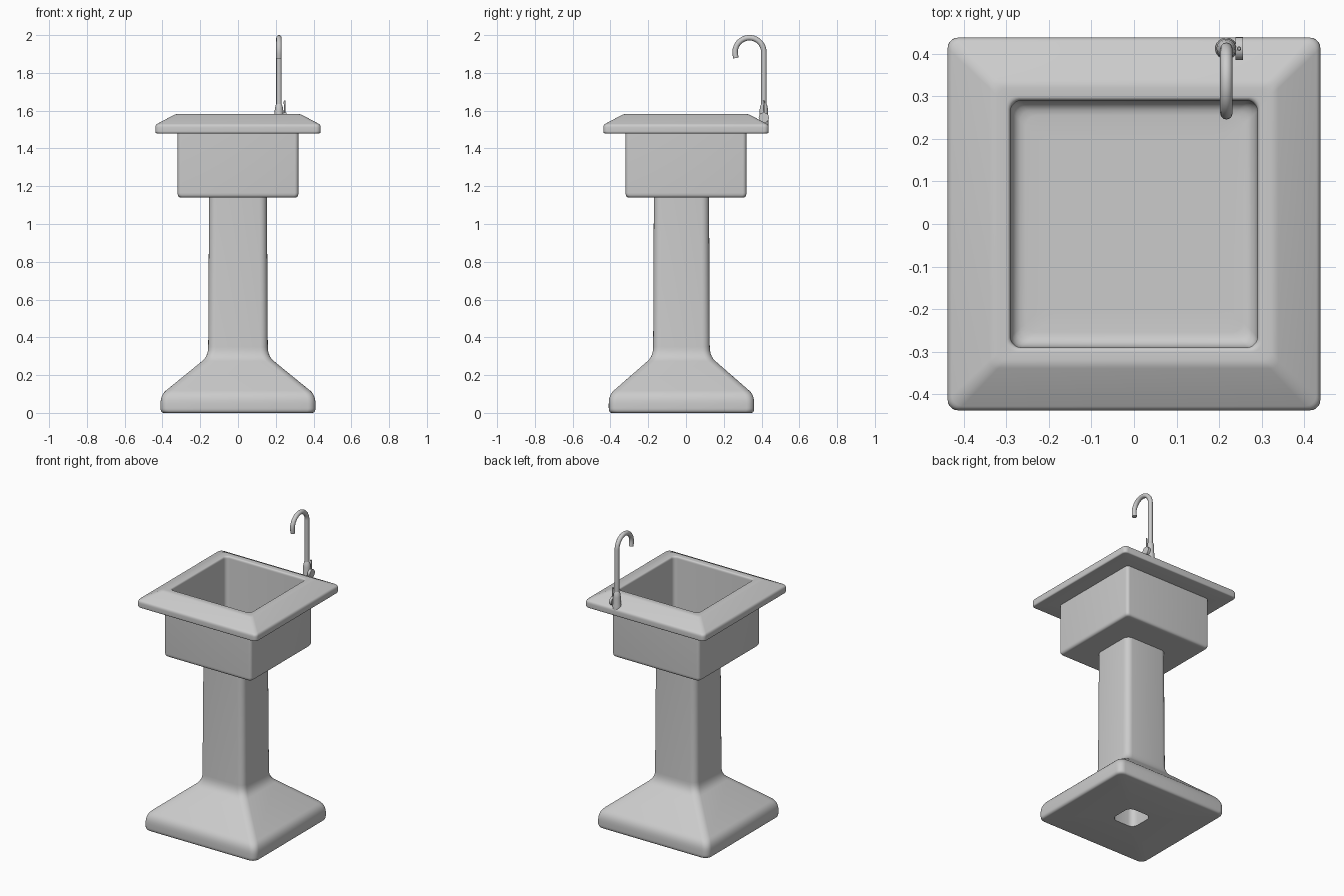
import bpy, bmesh, math
from mathutils import Vector, Matrix

cube = bpy.data.objects.get("Cube")
if cube:
    bpy.data.objects.remove(cube)


def material(name, value):
    m = bpy.data.materials.new(name)
    m.use_nodes = True
    colour = (value, value, value, 1)
    m.diffuse_color = colour
    m.node_tree.nodes["Principled BSDF"].inputs["Base Color"].default_value = colour
    return m


GREY = material("light grey", 0.6)


def finish(name, bm, angle=35):
    bmesh.ops.recalc_face_normals(bm, faces=bm.faces)
    me = bpy.data.meshes.new(name)
    bm.to_mesh(me)
    bm.free()
    me.materials.append(GREY)
    ob = bpy.data.objects.new(name, me)
    bpy.context.collection.objects.link(ob)
    bpy.ops.object.select_all(action='DESELECT')
    ob.select_set(True)
    bpy.context.view_layer.objects.active = ob
    bpy.ops.object.shade_smooth_by_angle(angle=math.radians(angle))
    return ob


def soften(points, steps=5):
    """Round each profile corner; a point is (half_x, half_y, z, plan_radius, fillet)."""
    out = []
    for i, p in enumerate(points):
        here, fillet = Vector(p[:4]), p[4]
        if fillet == 0:
            out.append(here)
            continue
        a, b = Vector(points[i - 1][:4]), Vector(points[i + 1][:4])
        start = here + (a - here).normalized() * fillet
        end = here + (b - here).normalized() * fillet
        for k in range(steps + 1):
            t = k / steps
            out.append(start * (1 - t) ** 2 + here * 2 * t * (1 - t) + end * t * t)
    return out


def loft(name, points, y=0.0, corner_steps=5):
    """Skin rounded rectangles along a softened profile and cap both ends."""
    bm = bmesh.new()
    rings = []
    for hx, hy, z, r in soften(points):
        ring = []
        for q, (sx, sy) in enumerate([(1, 1), (-1, 1), (-1, -1), (1, -1)]):
            for k in range(corner_steps + 1):
                a = math.pi / 2 * (q + k / corner_steps)
                ring.append(bm.verts.new((sx * (hx - r) + r * math.cos(a),
                                          y + sy * (hy - r) + r * math.sin(a), z)))
        rings.append(ring)
    for lo, hi in zip(rings, rings[1:]):
        for i in range(len(lo)):
            j = (i + 1) % len(lo)
            bm.faces.new((lo[i], lo[j], hi[j], hi[i]))
    bm.faces.new(rings[0])
    bm.faces.new(rings[-1])
    return finish(name, bm)


def square(h, z, r, fillet):
    return (h, h, z, r, fillet)


# Pedestal: hollow core, flared foot and column
loft("pedestal", [
    (0.085, 0.085, 1.1, 0.04, 0),
    (0.085, 0.085, 0.0, 0.04, 0),
    (0.41, 0.385, 0.0, 0.04, 0.025),
    (0.41, 0.385, 0.095, 0.04, 0.045),
    (0.158, 0.15, 0.30, 0.04, 0.05),
    (0.153, 0.146, 1.16, 0.04, 0),
], y=-0.024)

# Sink: outer box, sloping rim and inner basin
loft("sink_basin", [
    square(0.29, 1.14, 0.01, 0),
    square(0.32, 1.14, 0.02, 0.025),
    square(0.32, 1.48, 0.02, 0),
    square(0.438, 1.48, 0.025, 0.012),
    square(0.438, 1.525, 0.025, 0.015),
    square(0.33, 1.582, 0.02, 0.015),
    square(0.29, 1.582, 0.025, 0.015),
    square(0.29, 1.17, 0.025, 0.05),
    square(0.20, 1.17, 0.02, 0),
])

FX, FY = 0.217, 0.412


def turned(name, profile, matrix):
    """Spin (radius, height) pairs about the z axis, then place with a matrix."""
    bm = bmesh.new()
    verts = [bm.verts.new((r, 0, h)) for r, h in profile]
    edges = [bm.edges.new(p) for p in zip(verts, verts[1:])]
    bmesh.ops.spin(bm, geom=verts + edges, cent=(0, 0, 0), axis=(0, 0, 1),
                   angle=math.tau, steps=24)
    bmesh.ops.remove_doubles(bm, verts=bm.verts, dist=1e-5)
    bm.transform(matrix)
    return finish(name, bm)


# Faucet body
turned("faucet_body", [(0, 1.51), (0.026, 1.51), (0.026, 1.545), (0.023, 1.56),
                       (0.023, 1.60), (0.019, 1.625), (0.014, 1.635), (0, 1.635)],
       Matrix.Translation((FX, FY, 0)))

# Gooseneck spout
R, TOP = 0.076, 1.91
path = [Vector((FX, FY, 1.55))]
path += [Vector((FX, FY - R + R * math.cos(a), TOP + R * math.sin(a)))
         for a in (math.radians(190) * i / 24 for i in range(25))]
path.append(path[-1] + Vector((0, 0.003, -0.018)))
curve = bpy.data.curves.new("spout_path", 'CURVE')
curve.dimensions = '3D'
curve.bevel_depth = 0.0145
curve.bevel_resolution = 4
curve.use_fill_caps = True
spline = curve.splines.new('POLY')
spline.points.add(len(path) - 1)
for point, co in zip(spline.points, path):
    point.co = (*co, 1)
helper = bpy.data.objects.new("spout_path", curve)
bpy.context.collection.objects.link(helper)
bm = bmesh.new()
bm.from_mesh(helper.to_mesh())
helper.to_mesh_clear()
bpy.data.objects.remove(helper)
finish("faucet_spout", bm)

# Side handle: stem, disc and upright lever
sideways = Matrix.Translation((FX, FY, 1.563)) @ Matrix.Rotation(math.pi / 2, 4, 'Y')
turned("handle_disc", [(0, 0), (0.012, 0), (0.012, 0.022), (0.027, 0.022),
                       (0.027, 0.039), (0, 0.039)], sideways)
turned("handle_lever", [(0, 0.02), (0.004, 0.02), (0.005, 0.086), (0.003, 0.09), (0, 0.09)],
       Matrix.Translation((FX + 0.03, FY, 1.563)))
